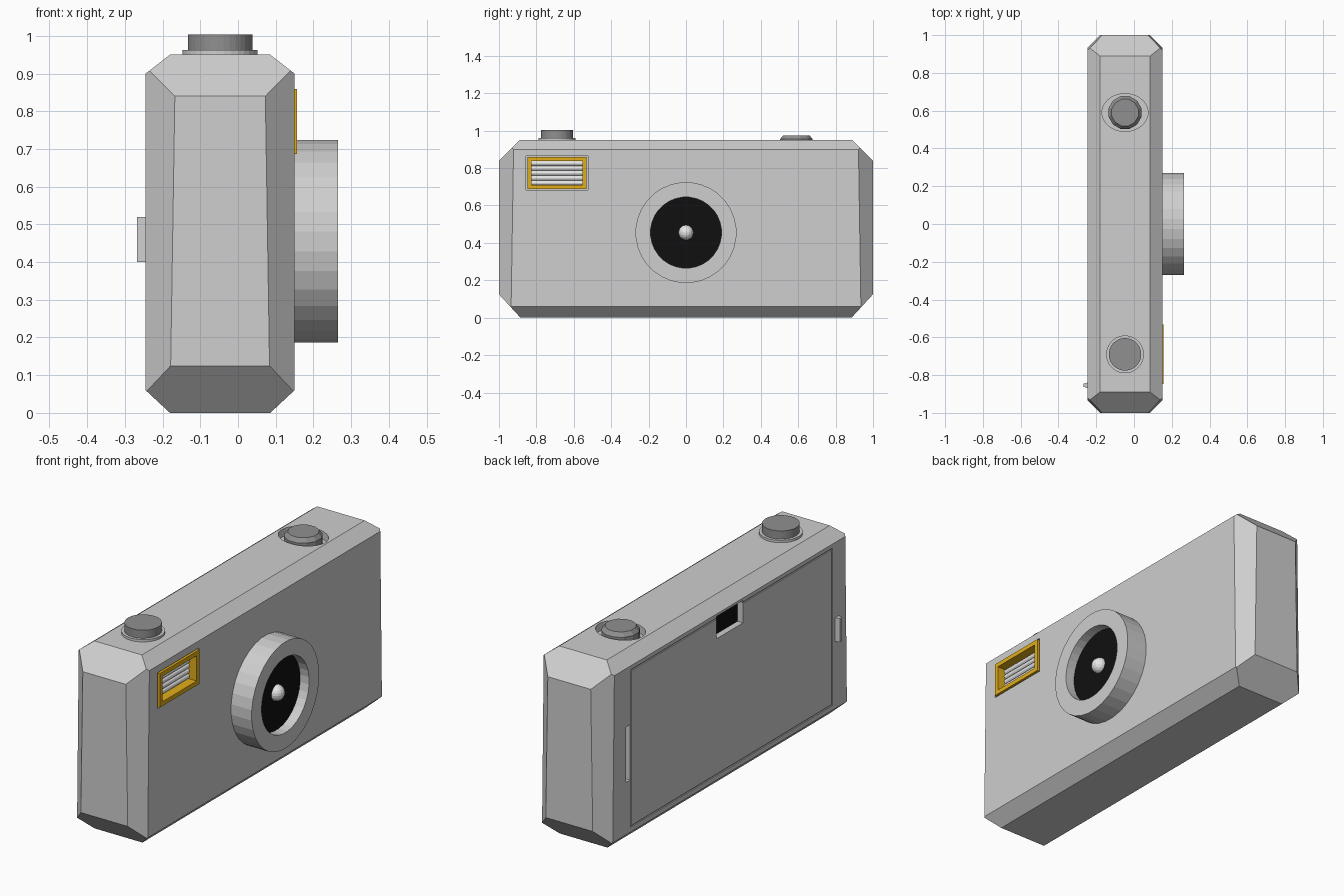
import bpy, bmesh, math
from mathutils import Vector, Matrix

old = bpy.data.objects.get("Cube")
if old:
    bpy.data.objects.remove(old)


def material(name, color):
    m = bpy.data.materials.new(name)
    m.use_nodes = True
    m.diffuse_color = (*color, 1)
    m.node_tree.nodes["Principled BSDF"].inputs["Base Color"].default_value = (*color, 1)
    return m


silver = material("silver", (0.62, 0.62, 0.62))
grey = material("button grey", (0.28, 0.28, 0.28))
gold = material("gold", (0.75, 0.42, 0.01))
black = material("black", (0.005, 0.005, 0.005))
white = material("white", (0.8, 0.8, 0.8))


def finish(bm, name, mat=None):
    bmesh.ops.recalc_face_normals(bm, faces=bm.faces)
    me = bpy.data.meshes.new(name)
    bm.to_mesh(me)
    bm.free()
    ob = bpy.data.objects.new(name, me)
    bpy.context.collection.objects.link(ob)
    if mat:
        me.materials.append(mat)
    return ob


def box(name, lo, hi, mat=None):
    bm = bmesh.new()
    bmesh.ops.create_cube(bm, size=1)
    lo, hi = Vector(lo), Vector(hi)
    for v in bm.verts:
        v.co = (lo + hi) / 2 + v.co * (hi - lo)
    return finish(bm, name, mat)


def lathe(name, profile, center, mat=None, sides=32, axis="Z", scale=(1, 1, 1), closed=False):
    """Spin (radius, height) points round an axis; open ends are capped."""
    bm = bmesh.new()
    rings = []
    for r, h in profile:
        angles = [2 * math.pi * (i + 0.5) / sides for i in range(sides)]
        rings.append([bm.verts.new((r * math.cos(a), r * math.sin(a), h)) for a in angles])
    pairs = list(zip(rings, rings[1:]))
    if closed:
        pairs.append((rings[-1], rings[0]))
    else:
        bm.faces.new(rings[0])
        bm.faces.new(rings[-1])
    for a, b in pairs:
        for i in range(sides):
            j = (i + 1) % sides
            bm.faces.new((a[i], a[j], b[j], b[i]))
    turn = Matrix.Rotation(math.pi / 2, 4, "Y") if axis == "X" else Matrix()
    bm.transform(Matrix.Translation(center) @ turn @ Matrix.Diagonal((*scale, 1)))
    return finish(bm, name, mat)


def frame(name, x0, x1, center, half, width, mat=None):
    """Rectangular ring in the y-z plane, from x0 to x1."""
    bm = bmesh.new()
    loops = []
    for x, inset in ((x0, 0), (x1, 0), (x1, width), (x0, width)):
        loops.append([bm.verts.new((x, center[0] + sy * (half[0] - inset),
                                    center[1] + sz * (half[1] - inset)))
                      for sy, sz in ((-1, -1), (1, -1), (1, 1), (-1, 1))])
    for k in range(4):
        a, b = loops[k], loops[(k + 1) % 4]
        for i in range(4):
            j = (i + 1) % 4
            bm.faces.new((a[i], a[j], b[j], b[i]))
    return finish(bm, name, mat)


def cut(ob, cutters):
    for c in cutters:
        mod = ob.modifiers.new("cut", "BOOLEAN")
        mod.object = c
        mod.operation = "DIFFERENCE"
        mod.solver = "EXACT"
    evaluated = ob.evaluated_get(bpy.context.evaluated_depsgraph_get())
    me = bpy.data.meshes.new_from_object(evaluated)
    ob.modifiers.clear()
    ob.data = me
    for c in cutters:
        bpy.data.objects.remove(c)


# Body: a block with every edge chamfered
FRONT, BACK, TOP = 0.15, -0.245, 0.95
MID = (FRONT + BACK) / 2
HX = FRONT - MID
middle = Vector((MID, 0, TOP / 2))
body = box("body", (BACK, -1, 0), (FRONT, 1, TOP), silver)
bm = bmesh.new()
bm.from_mesh(body.data)
planes = []
for s in (-1, 1):
    # chamfers along the top and bottom of the front and back
    planes.append([(MID + s * HX, 0, 0.90), (MID + s * 0.133, 0, TOP), (MID + s * HX, 1, 0.90)])
    planes.append([(MID + s * HX, 0, 0.06), (MID + s * 0.133, 0, 0), (MID + s * HX, 1, 0.06)])
    # chamfers along the top and bottom of the ends
    planes.append([(0, s, 0.84), (0, s * 0.89, TOP), (1, s, 0.84)])
    planes.append([(0, s, 0.125), (0, s * 0.885, 0), (1, s, 0.125)])
    # slightly tapered upright corners
    for t in (-1, 1):
        planes.append([(MID + t * HX, s * 0.922, 0.90), (MID + t * 0.12, s, 0.84),
                       (MID + t * HX, s * 0.935, 0.06)])
for pts in planes:
    a, b, c = map(Vector, pts)
    n = (b - a).cross(c - a).normalized()
    if n.dot(a - middle) < 0:
        n = -n
    bmesh.ops.bisect_plane(bm, geom=bm.verts[:] + bm.edges[:] + bm.faces[:],
                           plane_co=a, plane_no=n, clear_outer=True)
    bmesh.ops.holes_fill(bm, edges=bm.edges[:])
bmesh.ops.recalc_face_normals(bm, faces=bm.faces)
bm.to_mesh(body.data)
bm.free()

# Recesses: flash, winder well, door seam, viewfinder, hinge notch
FLASH = (-0.69, 0.773)
cut(body, [
    box("flash_cut", (0.09, FLASH[0] - 0.166, FLASH[1] - 0.091),
        (0.3, FLASH[0] + 0.166, FLASH[1] + 0.091)),
    lathe("winder_cut", [(0.1, 0.91), (0.1, 1.1)], (MID, 0.59, 0), scale=(1.22, 1, 1)),
    frame("door_cut", -0.3, BACK + 0.006, (-0.013, 0.482), (0.807, 0.398), 0.007),
    box("finder_cut", (-0.3, -0.105, 0.775), (BACK + 0.035, 0.105, 0.888)),
    box("hinge_cut", (-0.3, 0.797, 0.325), (BACK + 0.03, 0.83, 0.605)),
])

# Viewfinder glass
box("viewfinder_glass", (BACK + 0.028, -0.103, 0.777), (BACK + 0.036, 0.103, 0.886), black)

# Lens
LENS = (0, 0, 0.455)
lathe("lens_ring", [(0.27, 0.14), (0.27, 0.265), (0.19, 0.265), (0.19, 0.14)],
      LENS, silver, axis="X", closed=True)
lathe("lens_glass", [(0.192, 0.14), (0.192, 0.215)], LENS, black, axis="X")
bm = bmesh.new()
bmesh.ops.create_uvsphere(bm, u_segments=16, v_segments=10, radius=0.04)
bm.transform(Matrix.Translation((0.215, 0, LENS[2])))
finish(bm, "lens_bead", white)

# Flash: gold surround and tube bars
frame("flash_frame", 0.092, 0.157, FLASH, (0.158, 0.086), 0.022, gold)
box("flash_back", (0.088, FLASH[0] - 0.15, FLASH[1] - 0.08),
    (0.1, FLASH[0] + 0.15, FLASH[1] + 0.08), white)
for i in range(5):
    bm = bmesh.new()
    bmesh.ops.create_cone(bm, cap_ends=True, segments=12, radius1=0.0135, radius2=0.0135, depth=0.274)
    bm.transform(Matrix.Translation((0.104, FLASH[0], FLASH[1] + (i - 2) * 0.026))
                 @ Matrix.Rotation(math.pi / 2, 4, "X"))
    finish(bm, f"flash_bar_{i + 1}", white)

# Shutter button on its collar
lathe("shutter_collar", [(0.1, 0.94), (0.1, 0.962)], (MID, -0.69, 0), silver)
lathe("shutter_button", [(0.086, 0.95), (0.086, 1.003)], (MID, -0.69, 0), grey)

# Film winder sunk in its well
lathe("film_winder", [(0.09, 0.905), (0.09, 0.955), (0.073, 0.975)], (MID, 0.59, 0), grey, sides=12)

# Door latch, tapered outward
latch = box("door_latch", (-0.268, -0.87, 0.4), (BACK + 0.005, -0.838, 0.52), silver)
for v in latch.data.vertices:
    if v.co.x < -0.26:
        v.co.y = -0.854 + (v.co.y + 0.854) * 0.5
